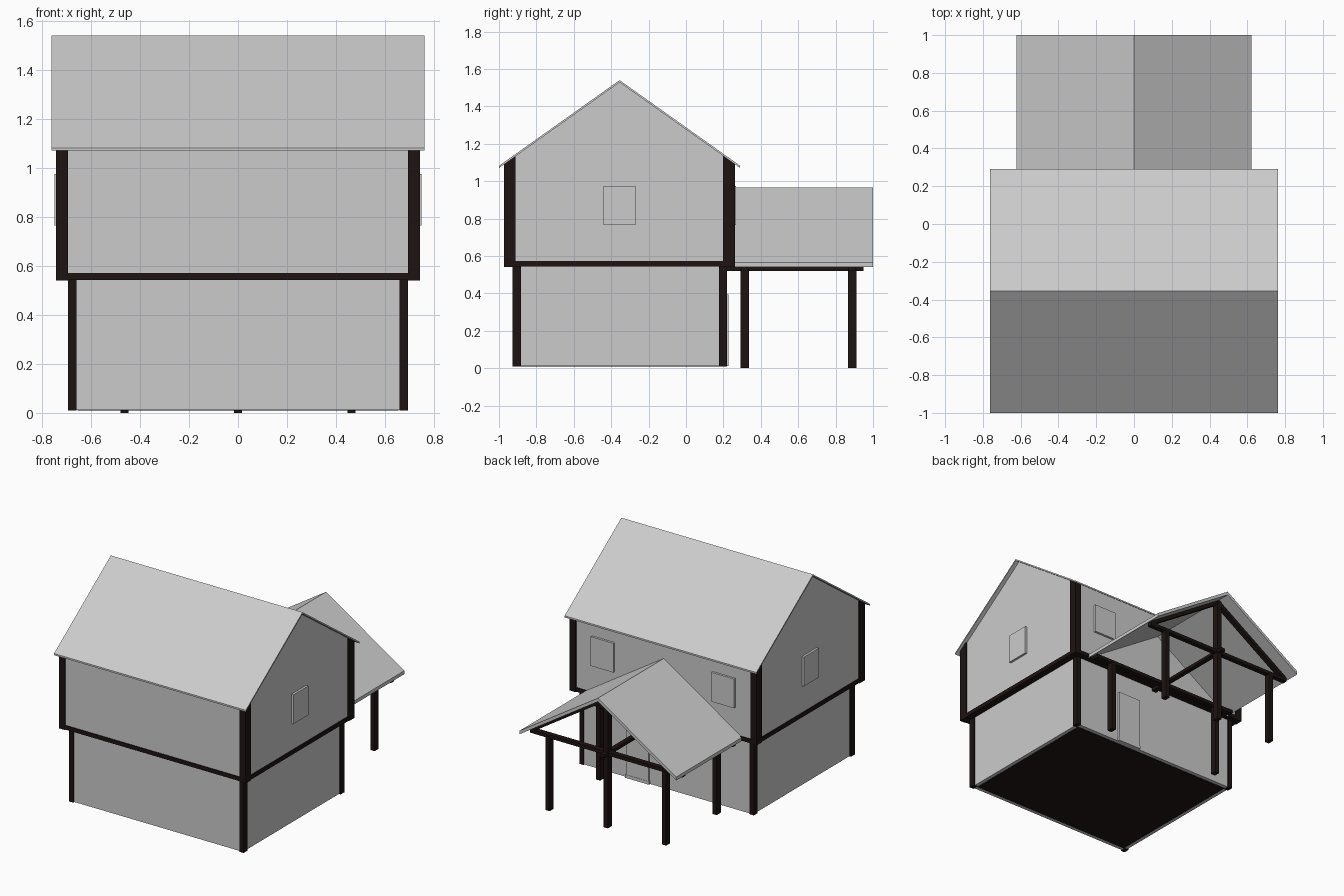
import bpy

if "Cube" in bpy.data.objects:
    bpy.data.objects.remove(bpy.data.objects["Cube"])

wood = bpy.data.materials.new("dark_wood")
wood.diffuse_color = (0.012, 0.007, 0.006, 1)
wood.use_nodes = True
wood.node_tree.nodes["Principled BSDF"].inputs["Base Color"].default_value = wood.diffuse_color


def prism(name, profile, a, b, axis="X", mat=None):
    """Extrude a 2D profile (y,z), (x,z) or (x,y) from a to b along X, Y or Z."""
    place = {"X": lambda p, t: (t, p[0], p[1]),
             "Y": lambda p, t: (p[0], t, p[1]),
             "Z": lambda p, t: (p[0], p[1], t)}[axis]
    n = len(profile)
    verts = [place(p, t) for t in (a, b) for p in profile]
    faces = [tuple(range(n)), tuple(range(2 * n - 1, n - 1, -1))]
    faces += [(i, i + n, (i + 1) % n + n, (i + 1) % n) for i in range(n)]
    mesh = bpy.data.meshes.new(name)
    mesh.from_pydata(verts, [], faces)
    # make normals point outward whatever the profile direction
    area = sum(profile[i][0] * profile[(i + 1) % n][1] - profile[(i + 1) % n][0] * profile[i][1]
               for i in range(n))
    if (area > 0) != (axis == "Y"):
        mesh.flip_normals()
    obj = bpy.data.objects.new(name, mesh)
    bpy.context.collection.objects.link(obj)
    if mat:
        mesh.materials.append(mat)
    return obj


def box(name, x0, x1, y0, y1, z0, z1, mat=None):
    return prism(name, [(x0, y0), (x1, y0), (x1, y1), (x0, y1)], z0, z1, "Z", mat)


def gable(c, half, eave, apex, t):
    """Closed chevron profile of a two-slope roof."""
    return [(c - half, eave), (c - half, eave - t), (c, apex - t),
            (c + half, eave - t), (c + half, eave), (c, apex)]


YC = -0.355                       # main ridge line
SLOPE = (1.54 - 1.082) / 0.645


def under(y):
    """Height of the main roof's underside."""
    return 1.528 - abs(y - YC) * SLOPE


# Main roof
prism("main_roof", gable(YC, 0.645, 1.082, 1.54, 0.012), -0.762, 0.762)

# Ground floor walls, floor and corner posts
box("lower_walls", -0.682, 0.682, -0.918, 0.213, 0.012, 0.56)
box("floor", -0.655, 0.655, -0.89, 0.185, 0.01, 0.03, wood)
for sx in (-1, 1):
    x0, x1 = sorted((sx * 0.66, sx * 0.693))
    for y0, y1 in ((-0.927, -0.883), (0.176, 0.22)):
        box("lower_corner_post", x0, x1, y0, y1, 0.01, 0.55, wood)

# Upper floor walls with gables
ys = (-0.965, 0.252)
prism("upper_walls", [(ys[0], 0.55), (ys[1], 0.55), (ys[1], under(ys[1])),
                      (YC, under(YC)), (ys[0], under(ys[0]))], -0.732, 0.732)

# Upper corner posts, tops cut to the roof slope
for sx in (-1, 1):
    x0, x1 = sorted((sx * 0.694, sx * 0.742))
    for y0, y1 in ((-0.973, -0.911), (0.199, 0.261)):
        prism("upper_corner_post", [(y0, 0.54), (y1, 0.54), (y1, under(y1)), (y0, under(y0))],
              x0, x1, "X", wood)

# Ring beam between the floors
for y0, y1 in ((-0.971, -0.911), (0.199, 0.259)):
    box("floor_beam_long", -0.74, 0.74, y0, y1, 0.543, 0.572, wood)
for sx in (-1, 1):
    x0, x1 = sorted((sx * 0.69, sx * 0.74))
    box("floor_beam_side", x0, x1, -0.96, 0.25, 0.543, 0.572, wood)

# Windows on both gables and the back wall
for sx in (-1, 1):
    x0, x1 = sorted((sx * 0.72, sx * 0.748))
    box("gable_window", x0, x1, -0.44, -0.27, 0.765, 0.975)
    box("back_window", sx * 0.48 - 0.09, sx * 0.48 + 0.09, 0.24, 0.268, 0.765, 0.975)

# Back door and sill
box("door", 0.14, 0.32, 0.2, 0.226, 0.035, 0.395)
box("door_sill", 0.135, 0.325, 0.2, 0.228, 0.012, 0.035)

# Porch roof
prism("porch_roof", gable(0, 0.622, 0.565, 0.965, 0.025), 0.25, 1.0, "Y")

# Porch posts: two by the house, three at the front with the middle one up to the ridge
for x, y, top in ((-0.463, 0.314, 0.53), (0.463, 0.314, 0.53), (-0.463, 0.888, 0.53),
                  (0.463, 0.888, 0.53), (0, 0.888, 0.935)):
    box("porch_post", x - 0.017, x + 0.017, y - 0.023, y + 0.023, 0, top, wood)

# Porch tie beams and middle beam
for y in (0.314, 0.888):
    box("porch_tie_beam", -0.605, 0.605, y - 0.018, y + 0.018, 0.52, 0.545, wood)
box("porch_middle_beam", -0.017, 0.017, 0.21, 0.95, 0.52, 0.543, wood)

# Rafters under the porch gable
prism("porch_rafters", gable(0, 0.6, 0.553, 0.939, 0.03), 0.87, 0.906, "Y", wood)
